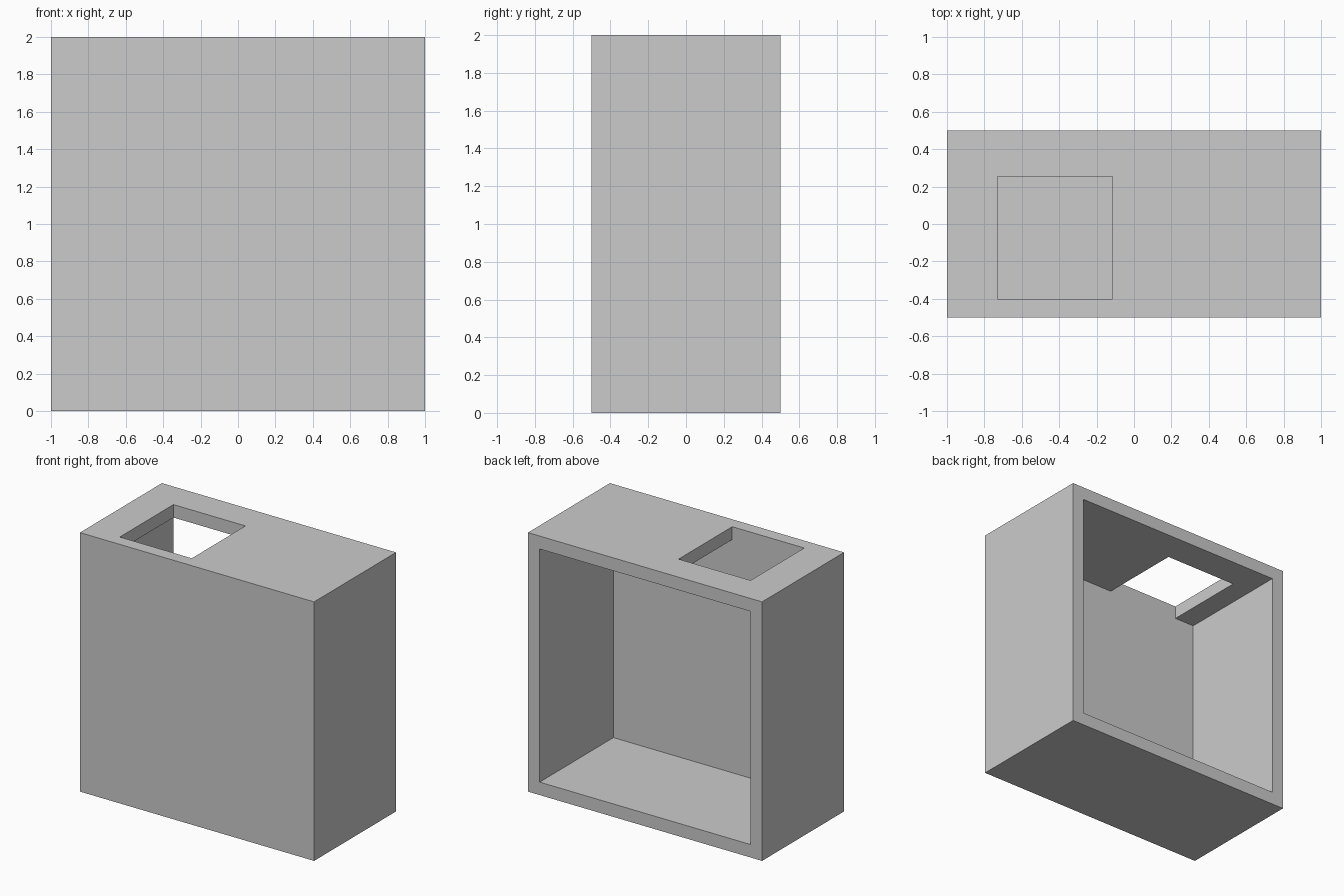
import bpy

cube = bpy.data.objects.get("Cube")
if cube:
    bpy.data.objects.remove(cube, do_unlink=True)

WALL = 0.1


def box(name, x, y, z):
    """Box spanning the given (low, high) ranges."""
    bpy.ops.mesh.primitive_cube_add(size=1)
    ob = bpy.context.object
    ob.name = name
    spans = (x, y, z)
    for v in ob.data.vertices:
        v.co = [hi if c > 0 else lo for c, (lo, hi) in zip(v.co, spans)]
    return ob


def cut(target, cutter):
    mod = target.modifiers.new(cutter.name, "BOOLEAN")
    mod.operation = "DIFFERENCE"
    mod.solver = "EXACT"
    mod.object = cutter
    bpy.context.view_layer.objects.active = target
    bpy.ops.object.modifier_apply(modifier=mod.name)
    bpy.data.objects.remove(cutter, do_unlink=True)


grey = bpy.data.materials.new("light grey")
grey.use_nodes = True
colour = (0.6, 0.6, 0.6, 1)
grey.diffuse_color = colour
grey.node_tree.nodes["Principled BSDF"].inputs["Base Color"].default_value = colour

# Outer casing, hollowed and open at the back
casing = box("open_back_casing", (-1, 1), (-0.5, 0.5), (0, 2))
casing.data.materials.append(grey)
cavity = box("cavity_cutter", (-1 + WALL, 1 - WALL), (-0.5 + WALL, 0.7), (WALL, 2 - WALL))
cut(casing, cavity)

# Rectangular hatch through the top, flush with the inside of the front wall
hatch = box("hatch_cutter", (-0.73, -0.115), (-0.5 + WALL, 0.255), (1.7, 2.2))
cut(casing, hatch)
